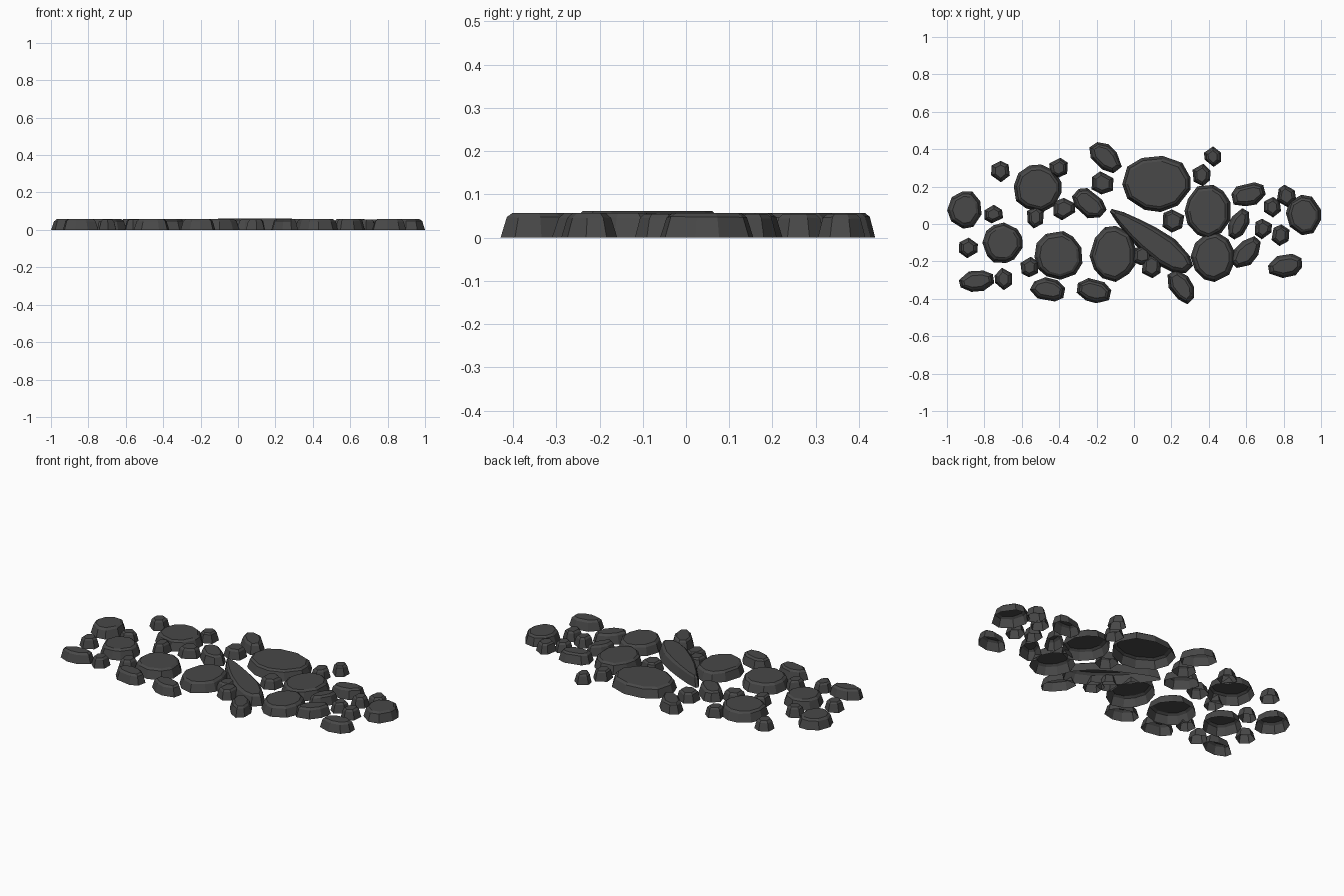
import bpy, bmesh, math, random
from math import cos, sin, pi, radians

if "Cube" in bpy.data.objects:
    bpy.data.objects.remove(bpy.data.objects["Cube"])

random.seed(7)

stone_mat = bpy.data.materials.new("dark grey stone")
stone_mat.diffuse_color = (0.065, 0.065, 0.065, 1)
stone_mat.use_nodes = True
stone_mat.node_tree.nodes["Principled BSDF"].inputs["Base Color"].default_value = stone_mat.diffuse_color


def rock(name, x, y, rx, ry, rot=0, sides=7, inset=0.02, egg=0.0, height=0.057, jitter=0.07):
    """Flat paving stone: sloped sides, bevelled rim, open underside."""
    pts = []
    for i in range(sides):
        a = 2 * pi * (i + 0.5 + random.uniform(-0.18, 0.18)) / sides
        r = 1 + random.uniform(-jitter, jitter)
        u = cos(a) * r
        pts.append([u, sin(a) * r * (1 + egg * u)])
    # fit the outline to the given half sizes
    for k, half in ((0, rx), (1, ry)):
        lo, hi = min(p[k] for p in pts), max(p[k] for p in pts)
        for p in pts:
            p[k] = ((p[k] - lo) / (hi - lo) * 2 - 1) * half
    c, s = cos(radians(rot)), sin(radians(rot))
    bm = bmesh.new()
    rings = []
    rim = [random.uniform(-0.004, 0.0) for _ in pts]
    levels = ((0.0, 0.0), (inset * 0.9, height * 0.86), (inset * 1.7, height))
    for d, z in levels:
        fx, fy = max(0.3, 1 - d / rx), max(0.3, 1 - d / ry)
        ring = []
        for (px, py), dz in zip(pts, rim):
            px, py = px * fx, py * fy
            h = z + (dz if 0 < z < height else 0)
            ring.append(bm.verts.new((px * c - py * s, px * s + py * c, h)))
        rings.append(ring)
    for lo, hi in zip(rings, rings[1:]):
        for i in range(sides):
            j = (i + 1) % sides
            bm.faces.new((lo[i], lo[j], hi[j], hi[i]))
    bm.faces.new(rings[-1])
    me = bpy.data.meshes.new(name)
    bm.to_mesh(me)
    bm.free()
    me.materials.append(stone_mat)
    ob = bpy.data.objects.new(name, me)
    ob.location = (x, y, 0)
    bpy.context.collection.objects.link(ob)
    return ob


# large slabs: x, y, half width, half depth
large = [(-.515, .19, .128, .128), (.12, .214, .183, .15), (.393, .064, .123, .145),
         (.42, -.176, .118, .134), (-.115, -.16, .123, .15), (-.404, -.168, .128, .13),
         (-.703, -.10, .108, .108)]
for i, (x, y, rx, ry) in enumerate(large):
    rock(f"large_slab_{i + 1}", x, y, rx, ry, sides=11, inset=0.017, jitter=0.04)

# round end stones
for i, (x, y, rx, ry) in enumerate([(-.907, .075, .092, .10), (.906, .048, .094, .108)]):
    rock(f"end_stone_{i + 1}", x, y, rx, ry, sides=9, inset=0.017)

# oval stones: x, y, half length, half width, rotation
oval = [(-.243, .107, .095, .063, -38), (-.152, .358, .098, .06, -45), (.612, .155, .09, .06, 15),
        (.56, 0, .085, .05, 65), (.81, -.225, .092, .06, 10), (.602, -.155, .095, .06, 45),
        (.254, -.335, .095, .06, -55), (-.216, -.358, .092, .06, -15),
        (-.462, -.348, .092, .06, -12), (-.842, -.305, .092, .058, 10)]
for i, (x, y, rx, ry, rot) in enumerate(oval):
    rock(f"oval_stone_{i + 1}", x, y, rx, ry, rot, sides=8, inset=0.015)

# small pebbles: x, y, half width, half depth
small = [(-.714, .28, .05, .057), (-.75, .053, .05, .05), (-.404, .30, .05, .054),
         (-.527, .037, .045, .06), (-.372, .08, .058, .06), (-.168, .22, .058, .062),
         (.42, .36, .046, .055), (.361, .262, .048, .06), (.211, .016, .058, .062),
         (.692, -.027, .046, .055), (.74, .09, .046, .055), (.815, .15, .052, .06),
         (.783, -.06, .048, .058), (.045, -.165, .05, .055), (.094, -.225, .052, .065),
         (-.559, -.23, .048, .055), (-.698, -.294, .047, .06), (-.885, -.128, .05, .055)]
for i, (x, y, rx, ry) in enumerate(small):
    rock(f"pebble_{i + 1}", x, y, rx, ry, sides=6, inset=0.013, height=0.055)

# long wedge stone lying across the middle
rock("long_wedge_stone", .088, -.085, .265, .082, -37, sides=14, inset=0.017,
     egg=0.45, height=0.062, jitter=0.02)
